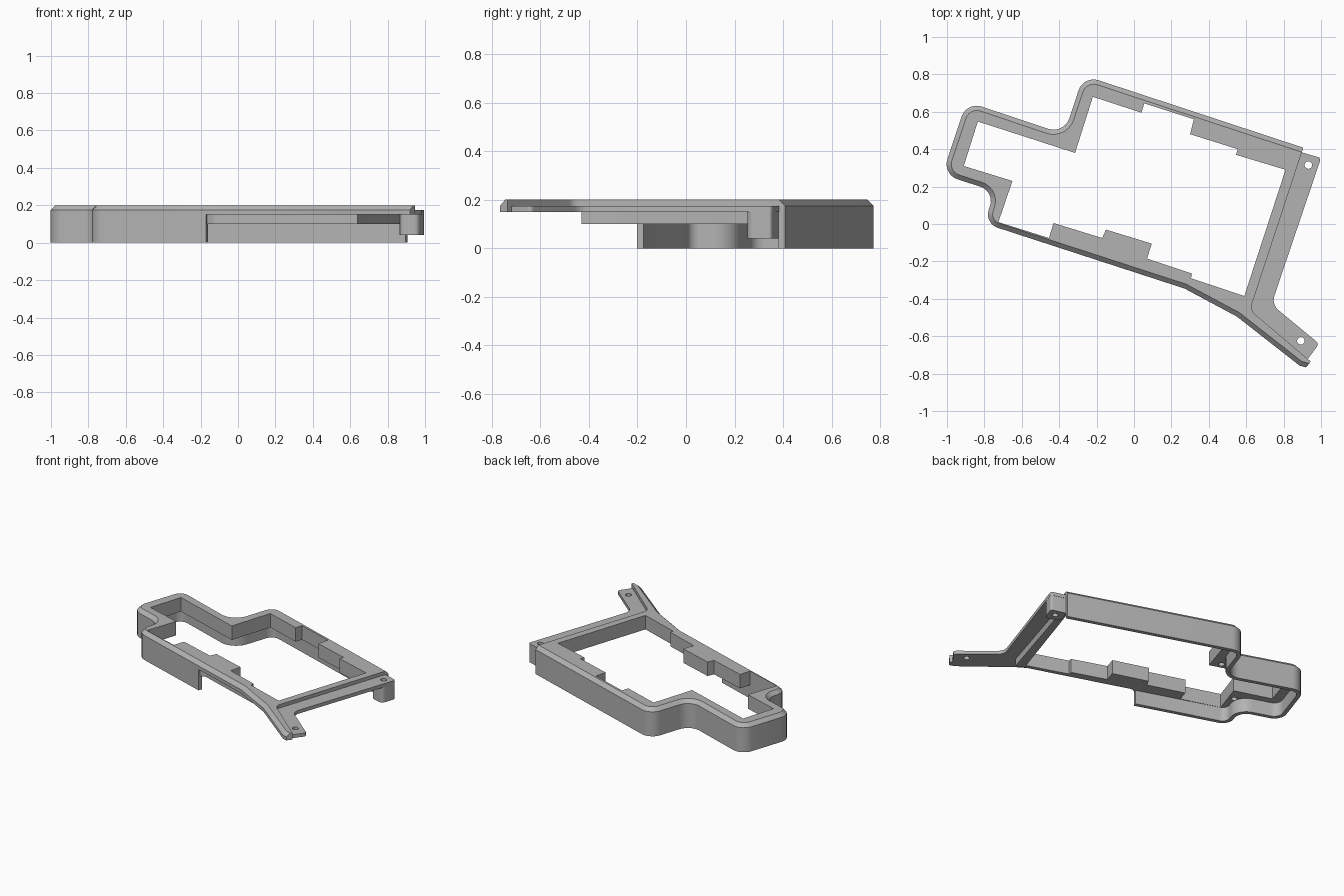
import bpy, bmesh, math
from mathutils import Vector

if "Cube" in bpy.data.objects:
    bpy.data.objects.remove(bpy.data.objects["Cube"])

grey = bpy.data.materials.new("plain grey")
grey.use_nodes = True
grey.diffuse_color = (0.45, 0.45, 0.45, 1)
grey.node_tree.nodes["Principled BSDF"].inputs["Base Color"].default_value = (0.45, 0.45, 0.45, 1)


def fillet(corners, steps=7):
    """Turn (x, y, radius) corners into points, rounding where radius > 0."""
    out = []
    for i, (x, y, r) in enumerate(corners):
        p = Vector((x, y))
        if not r:
            out.append(p)
            continue
        a = (Vector(corners[i - 1][:2]) - p).normalized()
        b = (Vector(corners[(i + 1) % len(corners)][:2]) - p).normalized()
        half = a.angle(b) / 2
        centre = p + (a + b).normalized() * r / math.sin(half)
        start = p + a * r / math.tan(half) - centre
        end = p + b * r / math.tan(half) - centre
        turn = math.atan2(start.x * end.y - start.y * end.x, start.dot(end))
        for k in range(steps + 1):
            t = turn * k / steps
            c, s = math.cos(t), math.sin(t)
            out.append(centre + Vector((start.x * c - start.y * s, start.x * s + start.y * c)))
    return out


def inset(path, dist, closed=True):
    """Move a counter-clockwise path inwards; dist is a value or a list per edge."""
    n = len(path)
    d = dist if isinstance(dist, list) else [dist] * n
    out = []
    for i, p in enumerate(path):
        e1 = (p - path[i - 1]).normalized()
        e2 = (path[(i + 1) % n] - p).normalized()
        d1, d2 = d[i - 1], d[i]
        if not closed and i == 0:
            e1 = e2
        if not closed and i == n - 1:
            e2 = e1
        n1, n2 = Vector((-e1.y, e1.x)), Vector((-e2.y, e2.x))
        det = n1.x * n2.y - n1.y * n2.x
        if abs(det) < 1e-4:
            out.append(p + n1 * d1)
        else:
            out.append(p + Vector((d1 * n2.y - d2 * n1.y, d2 * n1.x - d1 * n2.x)) / det)
    return out


def loft(name, rings):
    """Solid from (path, z) rings of equal length."""
    bm = bmesh.new()
    loops = [[bm.verts.new((p.x, p.y, z)) for p in path] for path, z in rings]
    n = len(loops[0])
    bm.faces.new(loops[0][::-1])
    bm.faces.new(loops[-1])
    for low, high in zip(loops, loops[1:]):
        for i in range(n):
            j = (i + 1) % n
            bm.faces.new((low[i], low[j], high[j], high[i]))
    bmesh.ops.recalc_face_normals(bm, faces=bm.faces)
    mesh = bpy.data.meshes.new(name)
    bm.to_mesh(mesh)
    bm.free()
    mesh.materials.append(grey)
    obj = bpy.data.objects.new(name, mesh)
    bpy.context.collection.objects.link(obj)
    return obj


def prism(name, path, low, high):
    return loft(name, [(path, low), (path, high)])


def cut(obj, cutter):
    """Subtract the cutter, bake the result and drop the cutter."""
    mod = obj.modifiers.new("cut", "BOOLEAN")
    mod.operation, mod.solver, mod.object = "DIFFERENCE", "EXACT", cutter
    bpy.context.view_layer.update()
    baked = bpy.data.meshes.new_from_object(obj.evaluated_get(bpy.context.evaluated_depsgraph_get()))
    obj.modifiers.clear()
    obj.data = baked
    bpy.data.objects.remove(cutter)


def drill(obj, x, y, low, high, r=0.02):
    ring = [Vector((x + r * math.cos(t * math.tau / 20), y + r * math.sin(t * math.tau / 20))) for t in range(20)]
    cut(obj, prism("drill", ring, low, high))


# Outer outline, counter-clockwise: back edge, stepped left side, front edge, arm
back_and_left = [(0.905, 0.408, 0), (-0.27, 0.795, 0.085), (-0.374, 0.48, 0.09), (-0.895, 0.655, 0.085),
                 (-1.025, 0.265, 0.085), (-0.745, 0.175, 0.08), (-0.80, 0.003, 0.075), (-0.17, -0.202, 0)]
arm_edge = [(0.27, -0.345, 0), (0.55, -0.495, 0), (0.885, -0.757, 0), (0.92, -0.767, 0), (0.945, -0.735, 0)]
flange_side = [(0.62, -0.46, 0.05), (0.897, 0.383, 0)]
skirt_path = fillet(back_and_left)
outline = fillet(back_and_left + arm_edge + flange_side)

# Stepped opening with its mounting pads
opening = [Vector(p) for p in [
    (-0.91, 0.31), (-0.65, 0.23), (-0.725, 0.01), (-0.455, -0.075), (-0.43, 0.005), (-0.17, -0.075),
    (-0.15, -0.03), (0.095, -0.105), (0.07, -0.185), (0.31, -0.265), (0.305, -0.29), (0.59, -0.385),
    (0.81, 0.29), (0.545, 0.37), (0.555, 0.40), (0.30, 0.48), (0.32, 0.56), (0.055, 0.645),
    (0.04, 0.595), (-0.22, 0.68), (-0.315, 0.38), (-0.835, 0.548)]]

# Top rim, chamfered along the outside only
plain_edges = len(fillet(flange_side + [(0.945, -0.735, 0)])) + 1
chamfer = [0.025] * (len(outline) - plain_edges) + [0] * plain_edges
rim = loft("top_rim", [(outline, 0.15), (outline, 0.175), (inset(outline, chamfer), 0.2)])
cut(rim, prism("opening_cutter", opening, 0, 0.3))

# Inner body under the rim
body_path = inset(skirt_path, 0.012, closed=False) + [Vector(p) for p in [(-0.13, -0.18), (0.64, -0.43), (0.885, 0.37)]]
body = prism("inner_body", body_path, 0.1, 0.15)
cut(body, prism("opening_cutter", opening, 0, 0.3))
for x, y in [(-0.37, 0.44), (-0.72, 0.15)]:
    drill(body, x, y, 0.05, 0.14)

# Thin skirt wall down to the ground
skirt = prism("skirt_wall", skirt_path + inset(skirt_path, 0.028, closed=False)[::-1], 0, 0.15)

# Lower side flange with its arm and screw holes
flange_path = fillet([(0.89, 0.385, 0), (0.80, 0.14, 0), (0.61, -0.44, 0), (0.65, -0.505, 0), (0.90, -0.73, 0),
                      (0.932, -0.718, 0), (0.99, -0.64, 0.02), (0.735, -0.43, 0.07), (1.0, 0.353, 0.015)])
flange = prism("side_flange", flange_path, 0.15, 0.175)
post_path = fillet([(0.89, 0.383, 0), (0.857, 0.28, 0.03), (0.963, 0.245, 0.03), (0.998, 0.352, 0.015)])
post = prism("screw_post", post_path, 0.04, 0.15)
for part in (flange, post):
    drill(part, 0.932, 0.315, 0, 0.3)
drill(flange, 0.892, -0.625, 0, 0.3)

# Smooth the rounded corners, keep edges sharp
bpy.ops.object.select_all(action="DESELECT")
for part in (rim, body, skirt, flange, post):
    part.select_set(True)
bpy.context.view_layer.objects.active = rim
bpy.ops.object.shade_smooth_by_angle(angle=math.radians(25))
